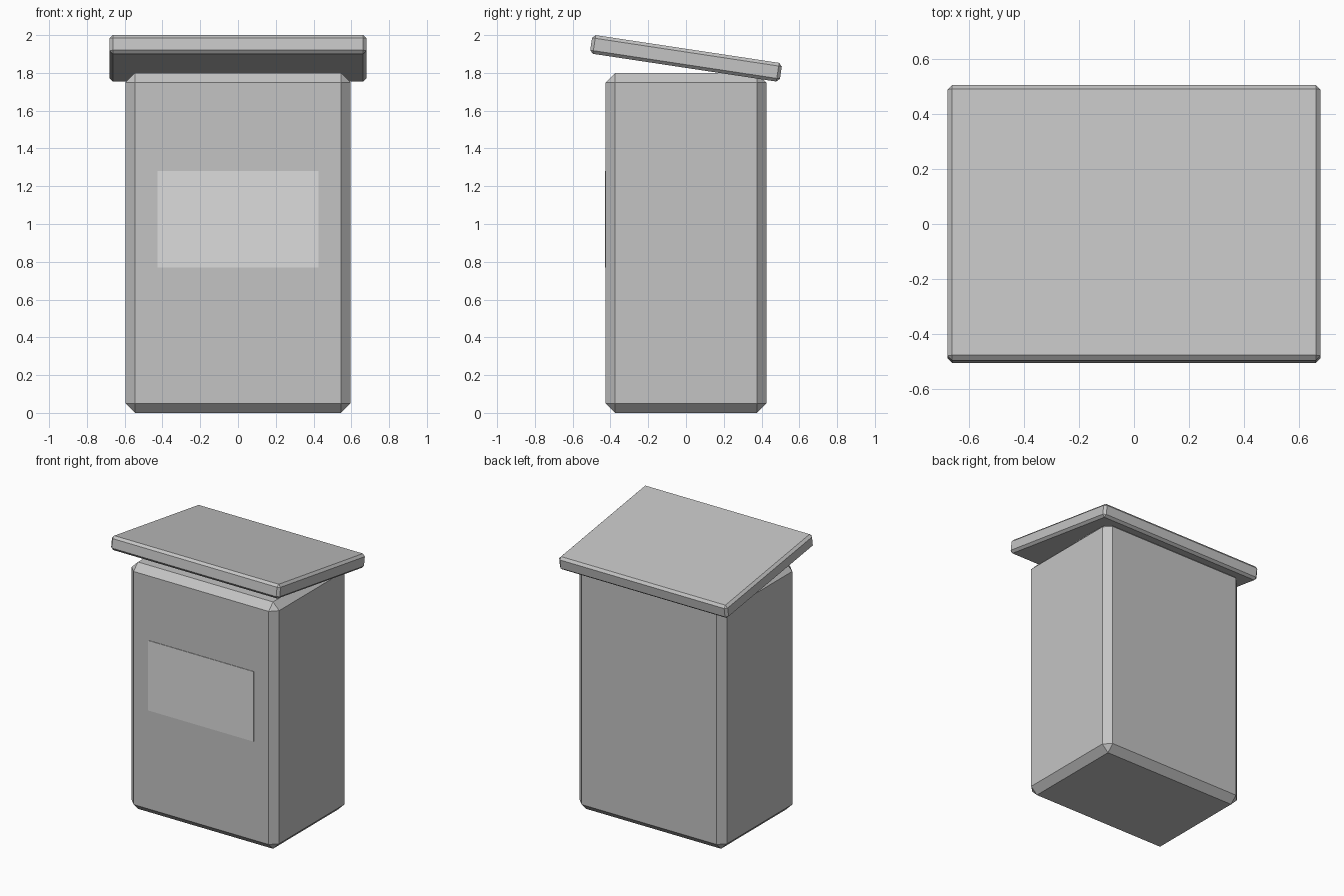
import bpy
import bmesh
from mathutils import Matrix

cube = bpy.data.objects.get("Cube")
if cube:
    bpy.data.objects.remove(cube, do_unlink=True)


def make_material(name, grey):
    mat = bpy.data.materials.new(name)
    mat.use_nodes = True
    colour = (grey, grey, grey, 1)
    mat.diffuse_color = colour
    mat.node_tree.nodes["Principled BSDF"].inputs["Base Color"].default_value = colour
    return mat


def make_box(name, size, centre, mat, chamfer=0, tilt=0):
    """Box with flat chamfered edges, tilted about the x axis."""
    bm = bmesh.new()
    bmesh.ops.create_cube(bm, size=1, matrix=Matrix.Diagonal((*size, 1)))
    if chamfer:
        bmesh.ops.bevel(bm, geom=bm.edges[:], offset=chamfer, segments=1,
                        affect='EDGES', profile=0.5)
    mesh = bpy.data.meshes.new(name)
    bm.to_mesh(mesh)
    bm.free()
    mesh.materials.append(mat)
    obj = bpy.data.objects.new(name, mesh)
    obj.location = centre
    obj.rotation_euler.x = tilt
    bpy.context.collection.objects.link(obj)
    return obj


grey = make_material("mid grey", 0.55)
pale = make_material("pale grey", 0.72)

# Chamfered bin body
make_box("body", (1.19, 0.85, 1.8), (0, 0, 0.9), grey, chamfer=0.05)

# Overhanging lid, raised at the front
make_box("lid", (1.36, 1.016, 0.1), (0, 0, 1.877), grey, chamfer=0.017, tilt=-0.15)

# Thin blank plate on the front
make_box("front_label", (0.85, 0.008, 0.51), (0, -0.425, 1.025), pale)
